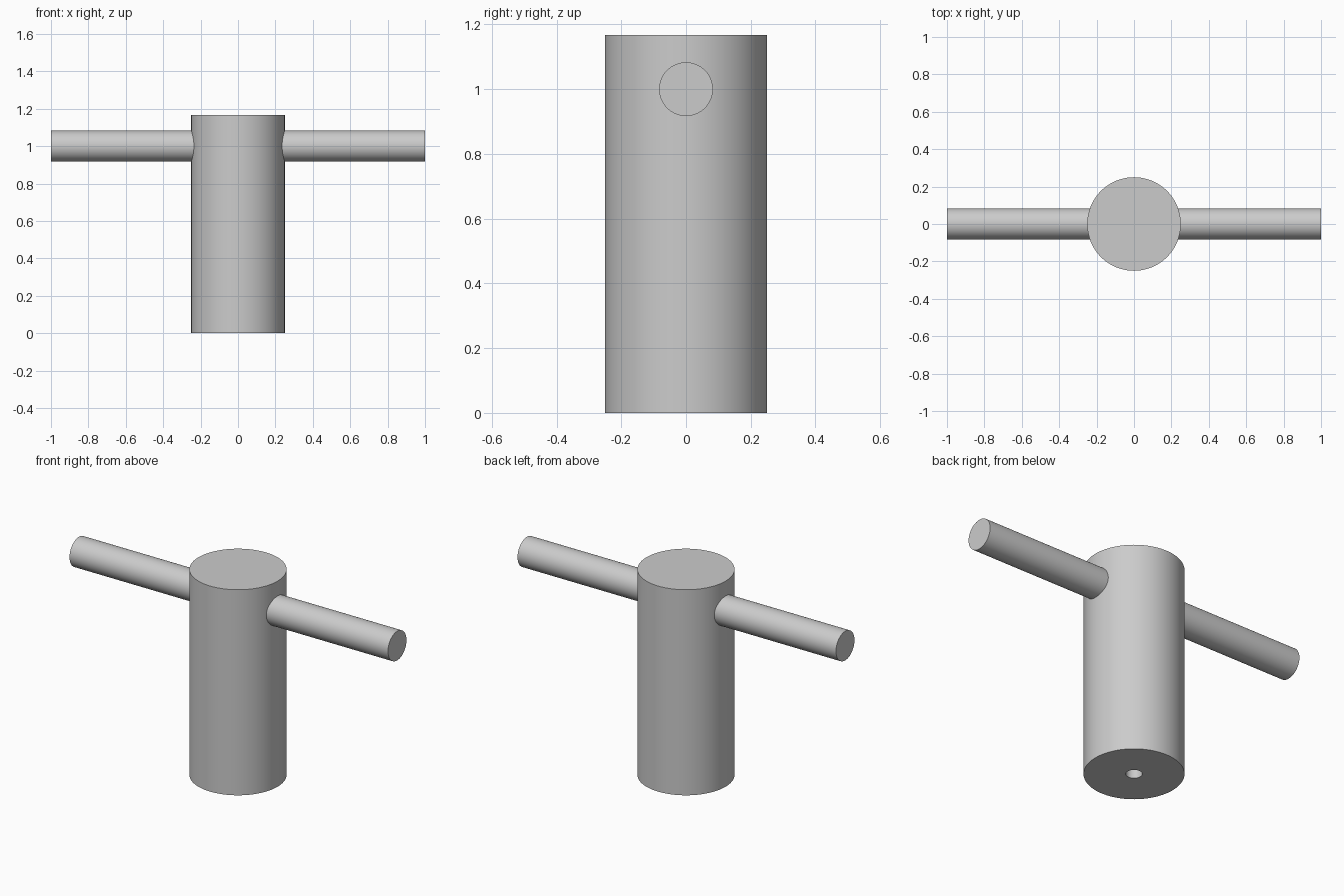
import bpy
import bmesh
import math
from mathutils import Matrix, Vector

cube = bpy.data.objects.get("Cube")
if cube:
    bpy.data.objects.remove(cube, do_unlink=True)

SEGMENTS = 96
GREY = (0.6, 0.6, 0.6, 1.0)

steel = bpy.data.materials.new("grey_steel")
steel.use_nodes = True
steel.diffuse_color = GREY
steel.node_tree.nodes["Principled BSDF"].inputs["Base Color"].default_value = GREY


def lathe(name, profile, matrix=Matrix()):
    """Spin an (r, z) profile that starts and ends on the axis."""
    bm = bmesh.new()
    verts = [bm.verts.new((r, 0, z)) for r, z in profile]
    edges = [bm.edges.new(pair) for pair in zip(verts, verts[1:])]
    bmesh.ops.spin(bm, geom=verts + edges, axis=Vector((0, 0, 1)),
                   cent=Vector(), angle=math.tau, steps=SEGMENTS)
    bmesh.ops.remove_doubles(bm, verts=bm.verts, dist=0.0001)
    bmesh.ops.recalc_face_normals(bm, faces=bm.faces)
    bm.transform(matrix)
    mesh = bpy.data.meshes.new(name)
    bm.to_mesh(mesh)
    bm.free()
    mesh.materials.append(steel)
    obj = bpy.data.objects.new(name, mesh)
    bpy.context.collection.objects.link(obj)
    bpy.ops.object.select_all(action="DESELECT")
    obj.select_set(True)
    bpy.context.view_layer.objects.active = obj
    bpy.ops.object.shade_smooth_by_angle(angle=math.radians(30))
    return obj


# Upright body with a blind hole in its underside
BODY_R, BODY_H, HOLE_R, HOLE_DEPTH = 0.25, 1.167, 0.041, 0.5
lathe("body", [(0, HOLE_DEPTH), (HOLE_R, HOLE_DEPTH), (HOLE_R, 0),
               (BODY_R, 0), (BODY_R, BODY_H), (0, BODY_H)])

# Cross bar running through the body
BAR_R = 0.083
lathe("cross_bar", [(0, -1), (BAR_R, -1), (BAR_R, 1), (0, 1)],
      Matrix.Translation((0, 0, 1)) @ Matrix.Rotation(math.pi / 2, 4, "Y"))
